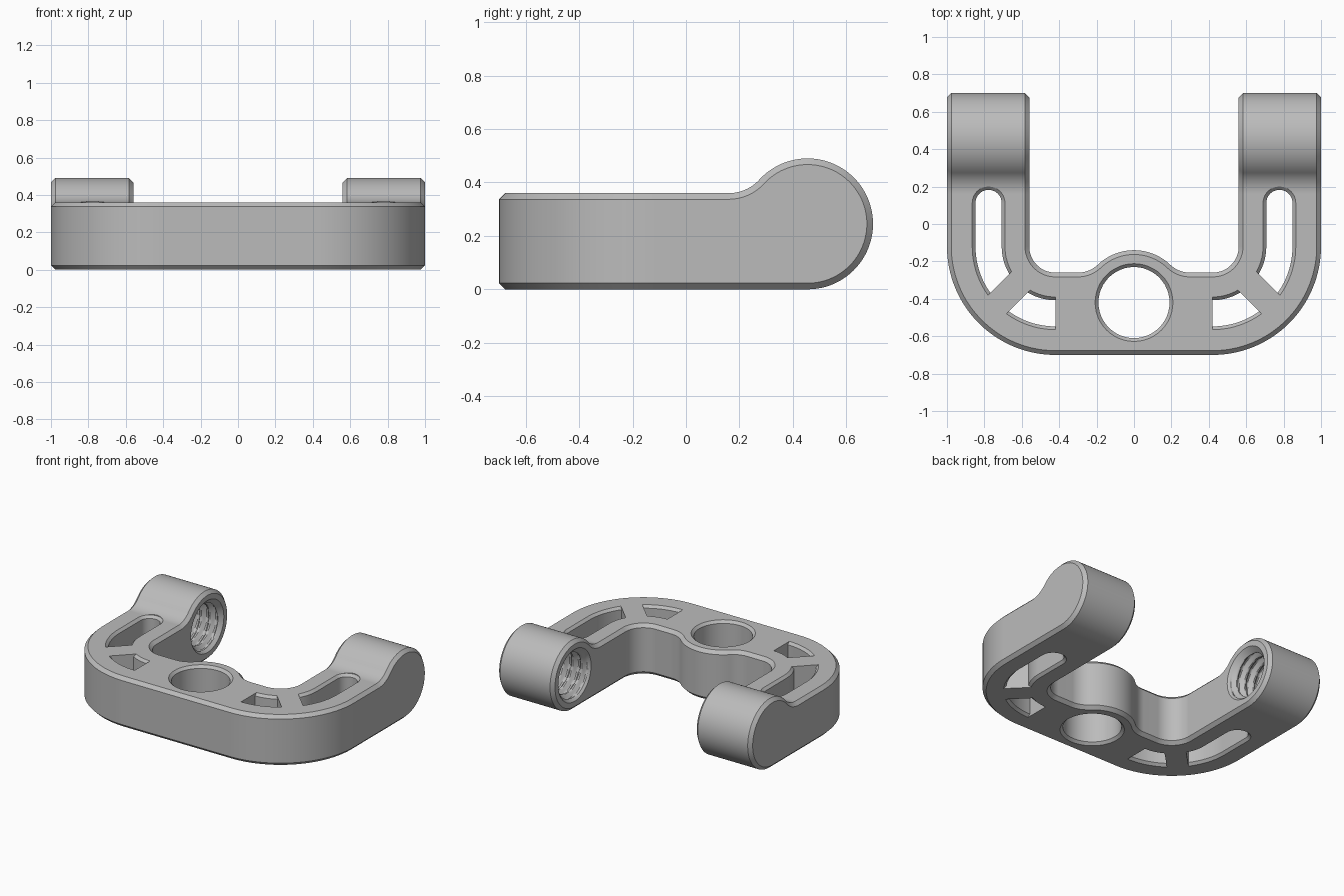
import bpy, bmesh
from math import sin, cos, pi, radians

if "Cube" in bpy.data.objects:
    bpy.data.objects.remove(bpy.data.objects["Cube"], do_unlink=True)

TOP = 0.36            # height of the flat body
CHAMFER = 0.023
BARREL = (0.455, 0.245)   # y, z of the threaded barrel axis
BEND = (0.42, -0.12)      # centre of the corner bend


def arc(centre, radius, start, end, steps=20):
    angles = [radians(start + (end - start) * i / steps) for i in range(steps + 1)]
    return [(centre[0] + radius * cos(a), centre[1] + radius * sin(a)) for a in angles]


def loft(name, rings):
    """Closed solid skinned through equal rings of 3D points."""
    bm = bmesh.new()
    loops = [[bm.verts.new(p) for p in ring] for ring in rings]
    n = len(loops[0])
    for low, high in zip(loops, loops[1:]):
        for i in range(n):
            j = (i + 1) % n
            bm.faces.new((low[i], low[j], high[j], high[i]))
    bm.faces.new(loops[0])
    bm.faces.new(loops[-1])
    bmesh.ops.recalc_face_normals(bm, faces=bm.faces)
    mesh = bpy.data.meshes.new(name)
    bm.to_mesh(mesh)
    bm.free()
    obj = bpy.data.objects.new(name, mesh)
    bpy.context.scene.collection.objects.link(obj)
    return obj


def level(points, z, side=1):
    return [(side * x, y, z) for x, y in points]


def bake(obj):
    """Replace the mesh by its modified result."""
    bpy.context.view_layer.update()
    graph = bpy.context.evaluated_depsgraph_get()
    mesh = bpy.data.meshes.new_from_object(obj.evaluated_get(graph))
    obj.modifiers.clear()
    obj.data = mesh


def combine(obj, cutter, operation="DIFFERENCE"):
    mod = obj.modifiers.new("cut", "BOOLEAN")
    mod.operation, mod.object, mod.solver = operation, cutter, "EXACT"
    bake(obj)
    bpy.data.objects.remove(cutter, do_unlink=True)


# Plan outline: bent outer edge, arm, inner bend, fillet and centre boss
half = (arc(BEND, 0.58, -90, 0, 32) + [(1, 0.9), (0.56, 0.9)]
        + arc(BEND, 0.14, 0, -90)
        + arc((0.3, -0.105), 0.155, -90, -133.6, 12)
        + arc((0, -0.42), 0.28, 46.4, 90, 12))
plan = half + [(-x, y) for x, y in reversed(half[:-1])]
body = loft("bracket_body", [level(plan, -1), level(plan, 1)])

# Side outline: flat body running through a fillet into the round barrel
side = ([(-1, 0)] + arc(BARREL, 0.245, -90, 137.5, 56)
        + arc((0.16, TOP + 0.155), 0.155, -42.5, -90, 14) + [(-1, TOP)])
profile = loft("side_profile", [[(x, y, z) for y, z in side] for x in (-1.5, 1.5)])
combine(body, profile, "INTERSECT")

# Chamfer every sharp outer edge
bevel = body.modifiers.new("chamfer", "BEVEL")
bevel.width, bevel.segments = CHAMFER, 1
bevel.limit_method, bevel.angle_limit = "ANGLE", radians(40)
bevel.use_clamp_overlap = False
bake(body)


def chamfered_levels(inner, rim):
    """Offset and height pairs for a through hole chamfered at both ends."""
    c = rim - inner
    return [(rim, -0.1), (rim, 0), (inner, c), (inner, TOP - c), (rim, TOP), (rim, TOP + 0.1)]


# Centre bolt hole
combine(body, loft("bolt_hole", [level(arc((0, -0.42), r, 0, 352.5, 47), z)
                                 for r, z in chamfered_levels(0.19, 0.208)]))


def slot_outline(d):
    return (arc((0.7775, 0.1125), d, 0, 180)
            + arc(BEND, 0.3575 - d, 0, -90)
            + arc(BEND, 0.3575 + d, -90, 0, 28))


def thread_cutter(s):
    """Blind threaded hole with a flared mouth."""
    pitch, segs, rings = 0.07, 48, []
    step = pitch / 12
    for k in range(66):
        x = 0.54 + k * step
        ring = []
        for i in range(segs):
            a = 2 * pi * i / segs
            phase = (k / 12 - i / segs) % 1
            ridge = min(1, max(0, 1.6 * abs(2 * phase - 1) - 0.3))
            r = max(0.145 + 0.027 * ridge, 0.185 - (x - 0.56))
            ring.append((s * x, BARREL[0] + r * cos(a), BARREL[1] + r * sin(a)))
        rings.append(ring)
    return loft("thread", rings)


# Curved slots split by a diagonal rib, and threaded holes, on both arms
for s in (1, -1):
    slot = loft("slot", [level(slot_outline(d), z, s) for d, z in chamfered_levels(0.07, 0.0875)])
    q = 0.5 ** 0.5
    rib_plan = [(BEND[0] + q * (a + b), BEND[1] + q * (b - a))
                for a, b in ((0.15, -0.07), (0.6, -0.07), (0.6, 0.07), (0.15, 0.07))]
    combine(slot, loft("rib", [level(rib_plan, z, s) for z in (-1, 1)]))
    combine(body, slot)
    combine(body, thread_cutter(s))

# Single grey material
grey = bpy.data.materials.new("plain_grey")
grey.use_nodes = True
colour = (0.5, 0.5, 0.5, 1)
grey.diffuse_color = colour
grey.node_tree.nodes["Principled BSDF"].inputs["Base Color"].default_value = colour
body.data.materials.clear()
body.data.materials.append(grey)
for face in body.data.polygons:
    face.material_index = 0

# Smooth the curves, keep chamfers crisp
bpy.ops.object.select_all(action="DESELECT")
body.select_set(True)
bpy.context.view_layer.objects.active = body
bpy.ops.object.shade_smooth_by_angle(angle=radians(30))
weighted = body.modifiers.new("even_shading", "WEIGHTED_NORMAL")
weighted.keep_sharp = True
